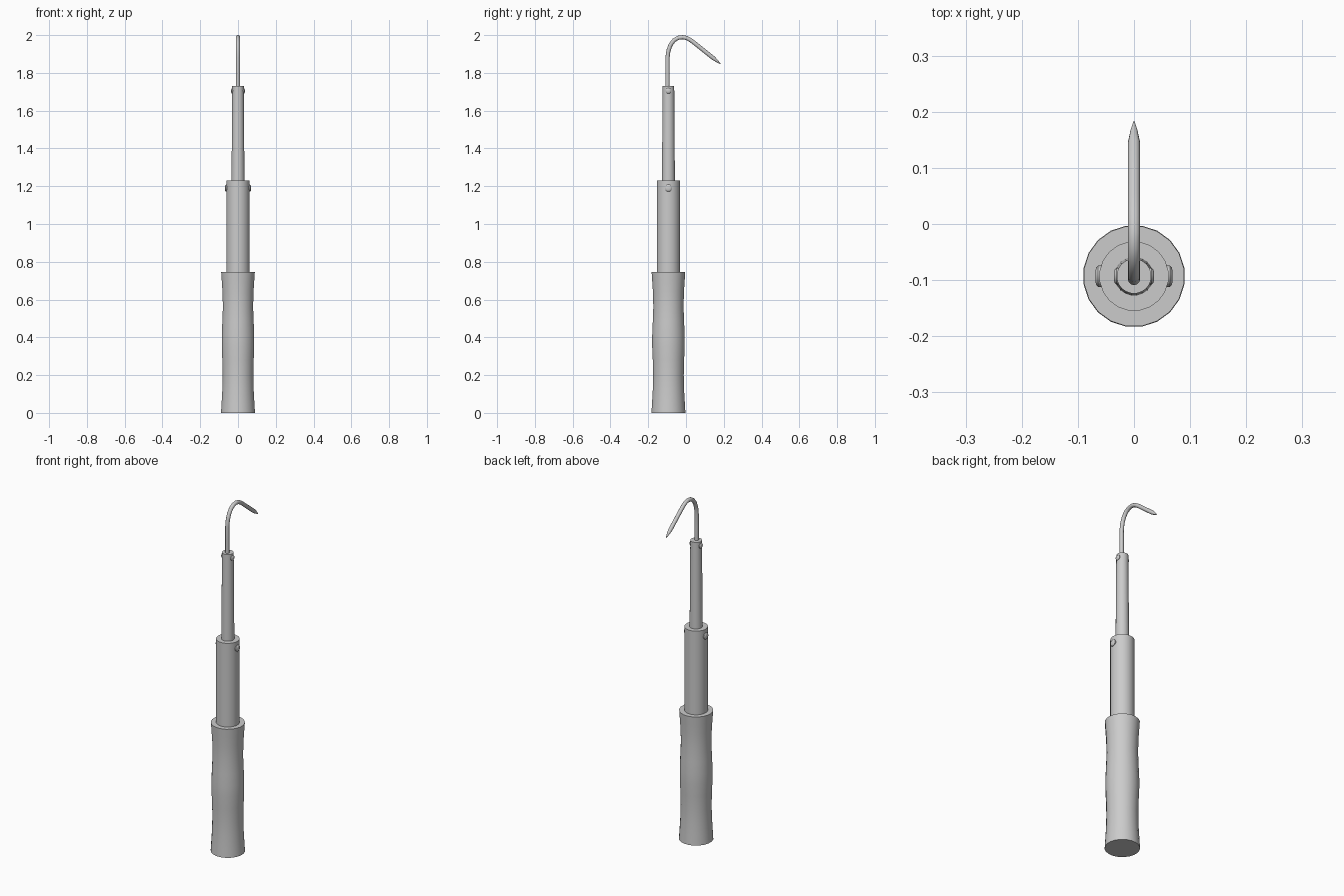
import bpy, bmesh, math
from mathutils import Vector, Matrix

if "Cube" in bpy.data.objects:
    bpy.data.objects.remove(bpy.data.objects["Cube"])

AXIS_Y = -0.093

grey = bpy.data.materials.new("plain_grey")
grey.diffuse_color = (0.6, 0.6, 0.6, 1)
grey.use_nodes = True
grey.node_tree.nodes["Principled BSDF"].inputs["Base Color"].default_value = grey.diffuse_color


def skin(name, rings):
    """Join rings of points into a closed, capped, smooth-shaded tube."""
    bm = bmesh.new()
    loops = [[bm.verts.new(p) for p in ring] for ring in rings]
    n = len(loops[0])
    for a, b in zip(loops, loops[1:]):
        for i in range(n):
            j = (i + 1) % n
            bm.faces.new((a[i], a[j], b[j], b[i]))
    bm.faces.new(loops[0][::-1])
    bm.faces.new(loops[-1])
    bmesh.ops.recalc_face_normals(bm, faces=bm.faces)
    mesh = bpy.data.meshes.new(name)
    bm.to_mesh(mesh)
    bm.free()
    mesh.materials.append(grey)
    obj = bpy.data.objects.new(name, mesh)
    bpy.context.collection.objects.link(obj)
    bpy.context.view_layer.objects.active = obj
    obj.select_set(True)
    bpy.ops.object.shade_smooth_by_angle(angle=math.radians(35))
    obj.select_set(False)
    return obj


def lathe(name, profile, sides, matrix):
    """Revolve (radius, height) pairs about the local z axis."""
    rings = []
    for r, h in profile:
        angles = [2 * math.pi * (i + 0.5) / sides for i in range(sides)]
        rings.append([matrix @ Vector((r * math.cos(a), r * math.sin(a), h))
                      for a in angles])
    return skin(name, rings)


upright = Matrix.Translation((0, AXIS_Y, 0))

# Waisted grip: two shallow hollows with a swell between them
lathe("handle", [(0.091, 0), (0.088, 0.05), (0.084, 0.12), (0.082, 0.2),
                 (0.084, 0.28), (0.087, 0.35), (0.087, 0.41), (0.084, 0.48),
                 (0.081, 0.56), (0.083, 0.64), (0.087, 0.7), (0.09, 0.745)],
      20, upright)

# Telescoping shaft sections
lathe("lower_tube", [(0.062, 0.70), (0.062, 1.23)], 20, upright)
lathe("upper_tube", [(0.035, 1.18), (0.031, 1.73)], 20, upright)

# Rounded locking buttons on both sides of each tube
for tube, z, r, base, out in (("lower", 1.19, 0.019, 0.056, 0.069),
                              ("upper", 1.705, 0.015, 0.025, 0.036)):
    for side, sign in (("right", 1), ("left", -1)):
        m = (Matrix.Translation((0, AXIS_Y, z))
             @ Matrix.Rotation(sign * math.pi / 2, 4, 'Y'))
        lathe(f"{tube}_button_{side}",
              [(r, base), (r, out - 0.005), (r * 0.85, out - 0.002),
               (r * 0.5, out)], 14, m)

# Hook wire: straight stem, bend, then a straight barb tapering to a point
path = [(-0.098, 1.70), (-0.098, 1.80), (-0.098, 1.88), (-0.093, 1.918),
        (-0.081, 1.95), (-0.063, 1.973), (-0.041, 1.986), (-0.016, 1.989),
        (0.005, 1.984), (0.025, 1.973), (0.05, 1.954), (0.10, 1.914),
        (0.145, 1.878), (0.168, 1.86), (0.183, 1.847)]
radii = [0.011] * 13 + [0.006, 0.001]
rings = []
for i, (y, z) in enumerate(path):
    p = Vector((0, y, z))
    before, after = path[max(i - 1, 0)], path[min(i + 1, len(path) - 1)]
    t = Vector((0, after[0] - before[0], after[1] - before[1])).normalized()
    across = Vector((1, 0, 0))
    up = t.cross(across)
    rings.append([p + radii[i] * (math.cos(a) * across + math.sin(a) * up)
                  for a in (2 * math.pi * k / 12 for k in range(12))])
skin("hook", rings)
